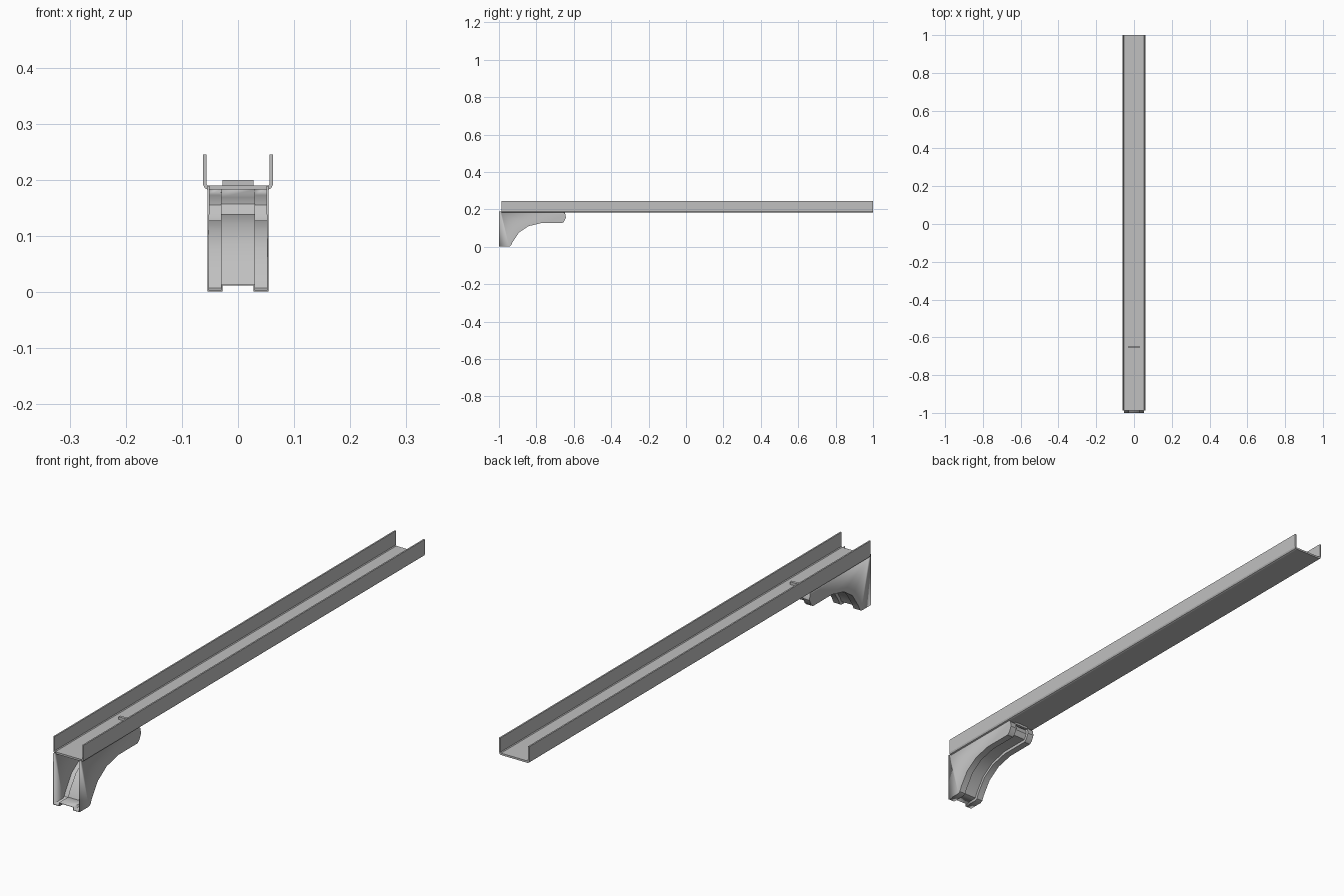
import bpy, bmesh
from mathutils import Vector

cube = bpy.data.objects.get("Cube")
if cube:
    bpy.data.objects.remove(cube, do_unlink=True)

steel = bpy.data.materials.new("light grey steel")
steel.use_nodes = True
GREY = (0.53, 0.53, 0.53, 1)
steel.diffuse_color = GREY
steel.node_tree.nodes["Principled BSDF"].inputs["Base Color"].default_value = GREY


def finish(bm, name):
    mesh = bpy.data.meshes.new(name)
    bm.to_mesh(mesh)
    bm.free()
    mesh.materials.append(steel)
    obj = bpy.data.objects.new(name, mesh)
    bpy.context.collection.objects.link(obj)
    return obj


def smooth(obj, angle):
    bpy.ops.object.select_all(action='DESELECT')
    obj.select_set(True)
    bpy.context.view_layer.objects.active = obj
    bpy.ops.object.shade_smooth_by_angle(angle=angle)


def extrude_y(name, profile, y0, y1):
    """Closed x/z profile swept along y."""
    bm = bmesh.new()
    face = bm.faces.new([bm.verts.new((x, y0, z)) for x, z in profile])
    swept = bmesh.ops.extrude_face_region(bm, geom=[face])["geom"]
    moved = [v for v in swept if isinstance(v, bmesh.types.BMVert)]
    bmesh.ops.translate(bm, verts=moved, vec=(0, y1 - y0, 0))
    bmesh.ops.recalc_face_normals(bm, faces=bm.faces)
    return finish(bm, name)


# Long open channel with slightly bent lower corners
half = [(0.054, 0.183), (0.059, 0.185), (0.062, 0.191), (0.062, 0.245),
        (0.0565, 0.245), (0.0565, 0.193), (0.054, 0.190)]
channel = extrude_y("channel", half + [(-x, z) for x, z in reversed(half)], -0.987, 1.0)

# Lower edge of the bracket, from the toe along the arch to the nose
arch = [(-1.0, 0.001), (-0.945, 0.001), (-0.936, 0.006), (-0.928, 0.024),
        (-0.893, 0.076), (-0.842, 0.110), (-0.775, 0.126), (-0.662, 0.126),
        (-0.652, 0.134), (-0.642, 0.155), (-0.645, 0.174), (-0.654, 0.184)]
W, GROOVE, DEPTH, TOP = 0.054, 0.028, 0.011, 0.184
points = [Vector(p) for p in arch]


def inset(i):
    """Point of the arch moved into the bracket for the pressed groove."""
    a, b = points[max(i - 1, 0)], points[min(i + 1, len(points) - 1)]
    d = (b - a).normalized()
    if i == 0:
        d = Vector((1, 0))
    if i == len(points) - 1:
        d = Vector((0, 1))
    return points[i] + Vector((-d.y, d.x)) * DEPTH


# Folded bracket: stepped arch strip joined to two side plates, open in front
bm = bmesh.new()
rows = []
for i, p in enumerate(points):
    q = inset(i)
    section = [(-W, p), (-GROOVE, p), (-GROOVE, q), (GROOVE, q), (GROOVE, p), (W, p)]
    rows.append([bm.verts.new((x, c.x, c.y)) for x, c in section])
for r, s in zip(rows, rows[1:]):
    for k in range(len(r) - 1):
        bm.faces.new((r[k], r[k + 1], s[k + 1], s[k]))
for k, x in ((0, -W), (-1, W)):
    corner = bm.verts.new((x, -1.0, TOP + 0.005))
    step = bm.verts.new((x, -0.987, TOP + 0.005))
    base = bm.verts.new((x, -0.987, TOP))
    side = bm.faces.new([r[k] for r in rows] + [base, step, corner])
bmesh.ops.recalc_face_normals(bm, faces=bm.faces)
side.normal_update()
if side.normal.x < 0:
    bmesh.ops.reverse_faces(bm, faces=bm.faces)
bracket = finish(bm, "bracket")
sheet = bracket.modifiers.new("sheet thickness", 'SOLIDIFY')
sheet.thickness = 0.003
sheet.offset = -1
smooth(bracket, 0.6)

# Locking tab at the nose, standing through the channel floor
extrude_y("locking_tab", [(-GROOVE, 0.175), (GROOVE, 0.175), (GROOVE, 0.2), (-GROOVE, 0.2)],
          -0.656, -0.646)
